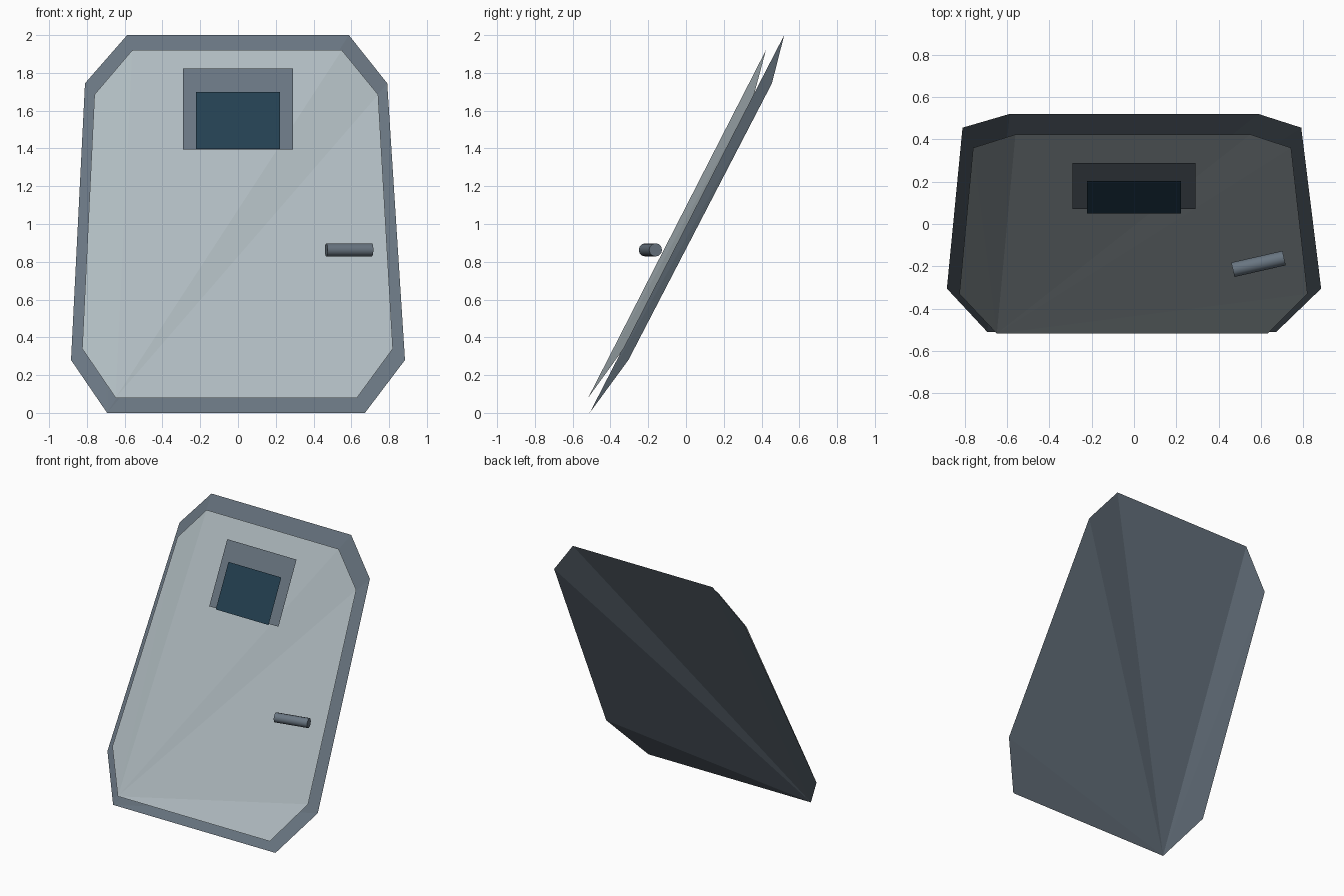
import bpy
import bmesh
import math
from mathutils import Vector

cube = bpy.data.objects.get("Cube")
if cube:
    bpy.data.objects.remove(cube, do_unlink=True)


def make_material(name, rgb):
    mat = bpy.data.materials.new(name)
    mat.use_nodes = True
    color = (*rgb, 1.0)
    mat.diffuse_color = color
    mat.node_tree.nodes["Principled BSDF"].inputs["Base Color"].default_value = color
    return mat


pale_grey = make_material("pale grey", (0.43, 0.495, 0.525))
slate_grey = make_material("slate grey", (0.14, 0.178, 0.218))
dark_blue = make_material("dark blue glass", (0.017, 0.050, 0.082))


def fan_sheet(name, points, mat):
    """Thin sheet of flat triangles fanned from the first point."""
    bm = bmesh.new()
    verts = [bm.verts.new(p) for p in points]
    for a, b in zip(verts[1:], verts[2:]):
        bm.faces.new((verts[0], a, b))
    mesh = bpy.data.meshes.new(name)
    bm.to_mesh(mesh)
    bm.free()
    mesh.materials.append(mat)
    obj = bpy.data.objects.new(name, mesh)
    bpy.context.collection.objects.link(obj)
    return obj


def octagon(rows):
    """Rows from bottom to top: left x, right x, y, z."""
    right = [(r, y, z) for l, r, y, z in rows]
    left = [(l, y, z) for l, r, y, z in rows]
    return [left[0]] + right + left[:0:-1]


# Hatch back sheet, showing as a dark rim
fan_sheet("hatch_rim", octagon([
    (-0.693, 0.672, -0.51, 0.0),
    (-0.884, 0.884, -0.305, 0.28),
    (-0.81, 0.79, 0.455, 1.745),
    (-0.587, 0.587, 0.52, 2.0)]), slate_grey)

# Pale front panel
fan_sheet("hatch_panel", octagon([
    (-0.648, 0.63, -0.518, 0.08),
    (-0.825, 0.82, -0.33, 0.34),
    (-0.76, 0.742, 0.36, 1.685),
    (-0.56, 0.55, 0.423, 1.92)]), pale_grey)


# Window surround and glass, parallel to the slanted panel
def slanted_plate(name, half, low, high, mat):
    (y0, z0), (y1, z1) = low, high
    fan_sheet(name, [(-half, y0, z0), (half, y0, z0),
                     (half, y1, z1), (-half, y1, z1)], mat)


slanted_plate("window_surround", 0.291, (0.07, 1.395), (0.287, 1.822), slate_grey)
slanted_plate("window_glass", 0.222, (0.05, 1.397), (0.203, 1.70), dark_blue)

# Handle bar
start, end = Vector((0.467, -0.216, 0.863)), Vector((0.709, -0.161, 0.863))
axis = end - start
bpy.ops.mesh.primitive_cylinder_add(vertices=12, radius=0.035, depth=axis.length,
                                    location=(start + end) / 2,
                                    rotation=axis.to_track_quat('Z', 'Y').to_euler())
handle = bpy.context.object
handle.name = "handle"
handle.data.materials.append(slate_grey)
bpy.ops.object.shade_smooth_by_angle(angle=math.radians(40))
